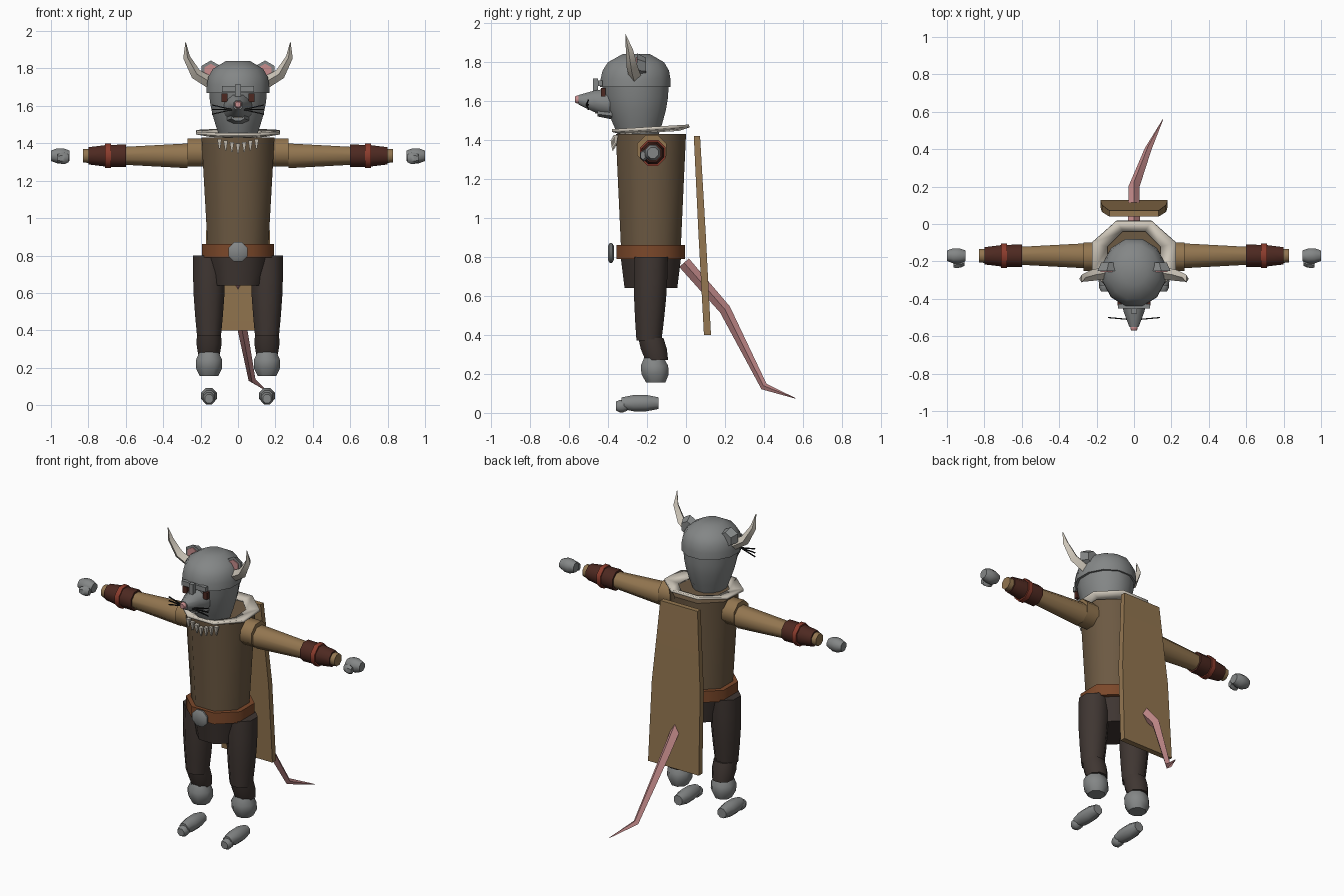
import bpy, bmesh
from math import cos, sin, pi, sqrt, radians
from mathutils import Vector

default_cube = bpy.data.objects.get("Cube")
if default_cube:
    bpy.data.objects.remove(default_cube)


def colour(name, red, green, blue):
    material = bpy.data.materials.new(name)
    material.use_nodes = True
    material.diffuse_color = (red, green, blue, 1)
    for node in material.node_tree.nodes:
        if node.type == 'BSDF_PRINCIPLED':
            node.inputs["Base Color"].default_value = (red, green, blue, 1)
    return material


GREY = colour("grey fur and steel", .23, .24, .24)
COAT = colour("coat brown", .15, .1, .055)
TAN = colour("tan cloth", .29, .18, .08)
TROUSER = colour("dark trousers", .05, .037, .032)
BELT = colour("belt leather", .2, .065, .023)
BRACER = colour("bracer leather", .075, .022, .015)
RED = colour("red strap", .26, .045, .026)
PINK = colour("pink skin", .58, .27, .27)
BONE = colour("bone white", .62, .57, .49)
BLACK = colour("black", .01, .01, .01)


# Width rules along a limb, from its start (t = 0) to its end (t = 1)
def straight(t):
    return 1


def bulging(t):
    return 1 + .1 * sin(pi * t)


def rounded(t):
    return 1 - .3 * (2 * t - 1) ** 6


def domed(t):
    return sqrt(1 - .85 * t ** 3)


def chin(t):
    return .6 + .4 * sin(pi * t / 2)


# Places on the body that many parts share
def spine(z, y=-.18):
    return Vector((0, y, z))


def arm(x):
    return Vector((x, -.17, 1.333))


def leg(z, y):
    return Vector((.155, y, z))


def finish(obj, material, mirror):
    """Colour, shade and optionally mirror a part."""
    obj.data.materials.append(material)
    bpy.ops.object.select_all(action='DESELECT')
    obj.select_set(True)
    bpy.context.view_layer.objects.active = obj
    if obj.type == 'CURVE':
        bpy.ops.object.convert(target='MESH')
        obj = bpy.context.object
    bpy.ops.object.shade_smooth_by_angle(angle=radians(50))
    if mirror:
        obj.modifiers.new("Mirror", 'MIRROR')
    return obj


def limb(name, material, start, end, size, end_size=None, axis='z', sides=8,
         steps=1, shape=straight, mirror=False, capped=True):
    """Polygonal section swept from start to end, tapering and following a width rule."""
    def pair(value):
        return Vector(value if isinstance(value, tuple) else (value, value))

    first = pair(size)
    last = pair(end_size) if end_size else first
    bm = bmesh.new()
    rings = []
    for step in range(steps + 1):
        t = step / steps
        centre = Vector(start).lerp(Vector(end), t)
        radius = first.lerp(last, t) * shape(t) / cos(pi / sides)
        ring = []
        for side in range(sides):
            turn = 2 * pi * (side + .5) / sides
            u, v = radius.x * cos(turn), radius.y * sin(turn)
            offset = {'x': (0, u, v), 'y': (u, 0, v), 'z': (u, v, 0)}[axis]
            ring.append(bm.verts.new(centre + Vector(offset)))
        rings.append(ring)
    for low, high in zip(rings, rings[1:]):
        for i in range(sides):
            bm.faces.new((low[i - 1], low[i], high[i], high[i - 1]))
    if capped:
        bm.faces.new(rings[0])
        bm.faces.new(rings[-1])
    bmesh.ops.recalc_face_normals(bm, faces=bm.faces)
    mesh = bpy.data.meshes.new(name)
    bm.to_mesh(mesh)
    bm.free()
    obj = bpy.data.objects.new(name, mesh)
    bpy.context.collection.objects.link(obj)
    return finish(obj, material, mirror)


def box(name, material, centre, size, height, mirror=False):
    half = Vector((0, 0, height / 2))
    return limb(name, material, centre - half, centre + half, size, sides=4, mirror=mirror)


def spike(name, material, points, thickness, mirror=False):
    """Bent tube that tapers to a point."""
    curve = bpy.data.curves.new(name, 'CURVE')
    curve.dimensions = '3D'
    curve.bevel_depth = thickness
    curve.bevel_resolution = 0
    spline = curve.splines.new('POLY')
    spline.points.add(len(points) - 1)
    for i, (point, place) in enumerate(zip(spline.points, points)):
        point.co = (*place, 1)
        point.radius = 1 - .95 * (i / (len(points) - 1)) ** 2
    obj = bpy.data.objects.new(name, curve)
    bpy.context.collection.objects.link(obj)
    return finish(obj, material, mirror)


# Head, helmet and face
limb("head", GREY, spine(1.42, -.245), spine(1.69, -.26), (.155, .17),
     sides=12, steps=4, shape=chin)
limb("helmet", GREY, spine(1.67, -.26), spine(1.84, -.255), (.168, .18),
     sides=12, steps=4, shape=domed)
box("nose_guard", GREY, spine(1.655, -.465), (.015, .013), .12)
box("brow_plate", GREY, spine(1.69, -.44), (.085, .012), .03)
box("eyes", BRACER, Vector((.072, -.425, 1.643)), (.015, .012), .044, mirror=True)
limb("snout", GREY, spine(1.59, -.39), spine(1.605, -.55), .075, .025, axis='y',
     steps=2, shape=bulging)
limb("nose", PINK, spine(1.607, -.54), spine(1.607, -.57), .02, axis='y',
     steps=3, shape=rounded)
limb("lower_jaw", GREY, spine(1.535, -.38), spine(1.54, -.455), (.06, .03), (.035, .02), axis='y')
box("front_teeth", BONE, spine(1.545, -.46), (.022, .006), .02)
for i in range(3):
    limb(f"whiskers_{i}", BLACK, (.03, -.51, 1.58), (.14, -.5, 1.555 + i * .025), .003,
         axis='x', sides=4, mirror=True)

# Ears and horns
ear = Vector((.145, -.25, 1.785))
limb("ears", GREY, ear, ear + Vector((-.01, .045, -.01)), .05, .04,
     axis='y', sides=6, mirror=True)
limb("inner_ears", PINK, ear, ear - Vector((0, .006, 0)), .035,
     axis='y', sides=6, mirror=True)
spike("horns", BONE, [(.14, -.26, 1.72), (.225, -.275, 1.77), (.275, -.29, 1.86),
                      (.28, -.31, 1.94)], .033, mirror=True)

# Coat, fur collar and tooth necklace
limb("coat", COAT, spine(.84), spine(1.43), (.162, .153), (.195, .18))
collar = limb("fur_collar", BONE, (0, 0, 0), (0, 0, .015), .145, (.225, .2), capped=False)
collar.modifiers.new("Thickness", 'SOLIDIFY').thickness = .015
collar.location = spine(1.437)
collar.rotation_euler.x = .06
for i in range(-3, 4):
    root = Vector((i * .033, -.375 + abs(i) * .005, 1.4 + abs(i) * .008))
    limb(f"necklace_tooth_{i + 4}", BONE, root, root - Vector((0, 0, .055)), .012, .003, sides=4)

# Belt and buckle
limb("belt", BELT, spine(.79), spine(.862), (.193, .176))
limb("buckle", GREY, spine(.82, -.4), spine(.82, -.37), .052, axis='y',
     steps=3, shape=rounded)

# Arms
limb("shoulders", TAN, (.17, -.175, 1.35), (.27, -.175, 1.35), .075, axis='x', mirror=True)
limb("sleeves", TAN, arm(.27), arm(.83), .066, .036, axis='x', mirror=True)
limb("bracers", BRACER, arm(.6), arm(.8), .06, .046, axis='x', steps=2,
     shape=bulging, mirror=True)
limb("bracer_straps", RED, arm(.68), arm(.71), .066, axis='x', mirror=True)
limb("hands", GREY, arm(.9), arm(1), .04, axis='x', steps=3, shape=rounded, mirror=True)
limb("thumbs", GREY, (.905, -.21, 1.32), (.965, -.22, 1.32), (.019, .026), axis='x',
     sides=6, steps=3, shape=rounded, mirror=True)

# Hips and legs
limb("trouser_seat", TROUSER, spine(.64), spine(.8), .135, (.17, .155))
limb("upper_legs", TROUSER, leg(.37, -.19), leg(.8, -.178), .064, .085, steps=4,
     shape=bulging, mirror=True)
limb("shins", TROUSER, leg(.27, -.15), leg(.385, -.18), .058, .064, steps=2,
     shape=bulging, mirror=True)
limb("ankles", GREY, leg(.155, -.155), leg(.285, -.165), .07, steps=3,
     shape=rounded, mirror=True)
limb("feet", GREY, leg(.05, -.14), leg(.05, -.33), .042, axis='y', steps=3,
     shape=rounded, mirror=True)
limb("toes", GREY, leg(.035, -.3), leg(.035, -.36), .032, axis='y', steps=3,
     shape=rounded, mirror=True)

# Cape and tail
limb("cape", TAN, spine(.4, .11), spine(1.42, .056), (.18, .018), (.132, .016),
     sides=4, steps=2, shape=bulging)
spike("tail", PINK, [spine(.77, -.01), spine(.53, .2), (.075, .4, .135), (.155, .56, .075)], .033)
